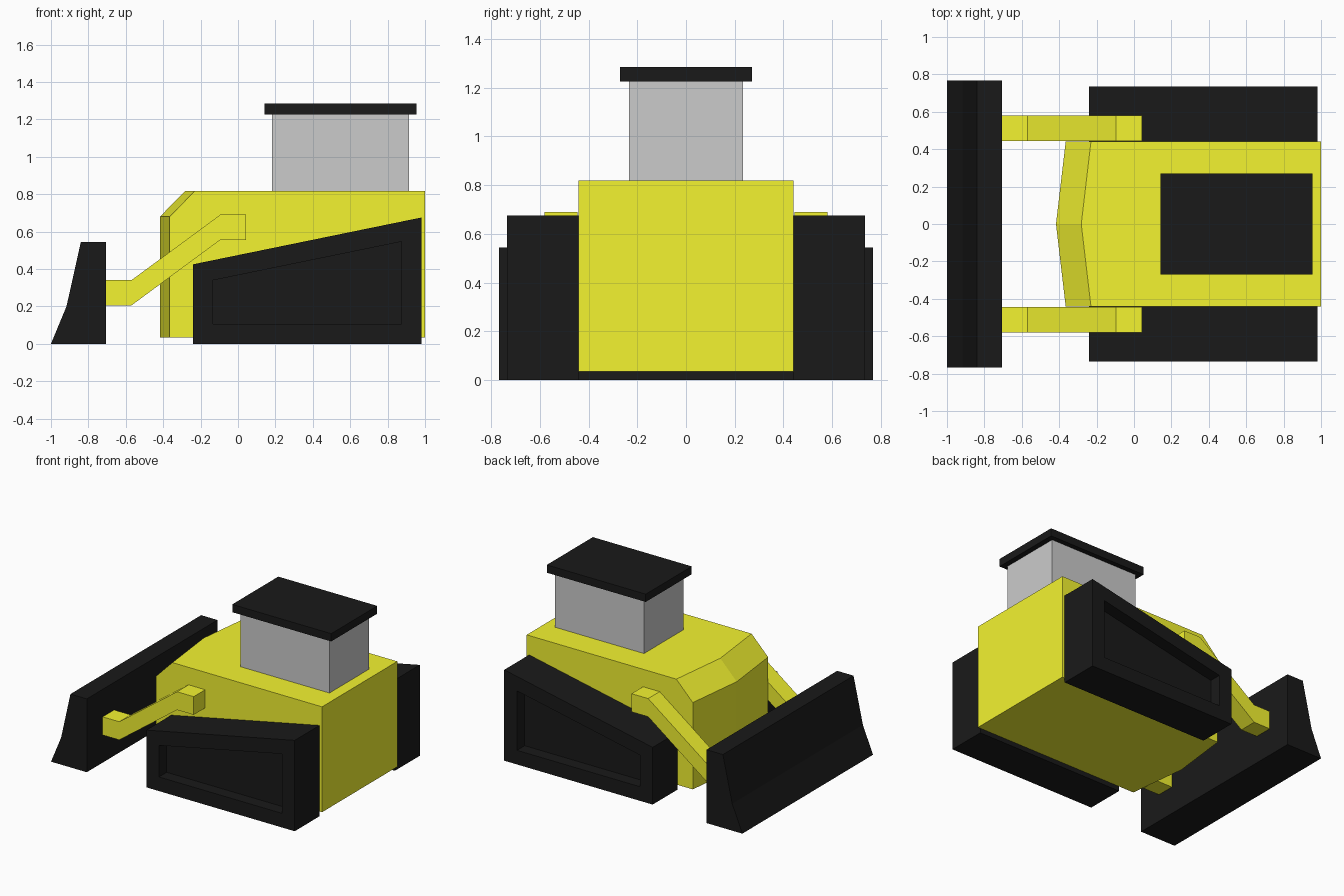
import bpy, bmesh

if "Cube" in bpy.data.objects:
    bpy.data.objects.remove(bpy.data.objects["Cube"])


def material(name, color):
    m = bpy.data.materials.new(name)
    m.diffuse_color = (*color, 1)
    m.use_nodes = True
    m.node_tree.nodes["Principled BSDF"].inputs["Base Color"].default_value = m.diffuse_color
    return m


yellow = material("yellow_paint", (0.9, 0.9, 0.03))
black = material("black_rubber", (0.01, 0.01, 0.01))


def loft(name, sections, mat=None, recess=None):
    """Loft (y, [(x, z), ...]) sections; recess=(side, inset, depth) sinks a panel into one end."""
    bm = bmesh.new()
    rings = [[bm.verts.new((x, y, z)) for x, z in prof] for y, prof in sections]
    n = len(rings[0])
    for a, b in zip(rings, rings[1:]):
        for i in range(n):
            j = (i + 1) % n
            bm.faces.new((a[i], a[j], b[j], b[i]))
    bm.faces.new(rings[0])
    bm.faces.new(rings[-1][::-1])
    bmesh.ops.recalc_face_normals(bm, faces=bm.faces)
    if recess:
        side, inset, depth = recess
        panel = max(bm.faces, key=lambda f: f.normal.y * side)
        for thickness in (inset, 0):
            bmesh.ops.inset_individual(bm, faces=[panel], thickness=thickness,
                                       use_even_offset=True)
        for v in panel.verts:
            v.co.y -= side * depth
    mesh = bpy.data.meshes.new(name)
    bm.to_mesh(mesh)
    bm.free()
    if mat:
        mesh.materials.append(mat)
    obj = bpy.data.objects.new(name, mesh)
    bpy.context.collection.objects.link(obj)
    return obj


def extrude(name, profile, y0, y1, mat=None, recess=None):
    return loft(name, [(y0, profile), (y1, profile)], mat, recess)


def rect(x0, x1, z0, z1):
    return [(x0, z0), (x0, z1), (x1, z1), (x1, z0)]


# Body with pointed, chamfered nose
def body_profile(nose):
    return [(nose, 0.035), (nose, 0.68), (nose + 0.135, 0.818), (1, 0.818), (1, 0.035)]


loft("body", [(-0.442, body_profile(-0.365)), (0, body_profile(-0.417)),
              (0.442, body_profile(-0.365))], yellow)

# Cab and roof
extrude("cab", rect(0.182, 0.915, 0.818, 1.23), -0.233, 0.233)
extrude("roof", rect(0.142, 0.955, 1.226, 1.284), -0.27, 0.27, black)

# Blade
extrude("blade", [(-1, 0), (-0.917, 0.2), (-0.84, 0.545), (-0.706, 0.545), (-0.706, 0)],
        -0.767, 0.767, black)

# Tracks with recessed side panels, and lift arms
track = [(-0.24, 0), (-0.24, 0.425), (0.98, 0.675), (0.98, 0)]
arm = [(-0.708, 0.205), (-0.708, 0.34), (-0.57, 0.34), (-0.095, 0.69),
       (0.042, 0.69), (0.042, 0.555), (-0.095, 0.555), (-0.57, 0.205)]
for side, label in ((-1, "right"), (1, "left")):
    extrude("track_" + label, track, side * 0.442, side * 0.734, black, (side, 0.105, 0.09))
    extrude("lift_arm_" + label, arm, side * 0.445, side * 0.58, yellow)
